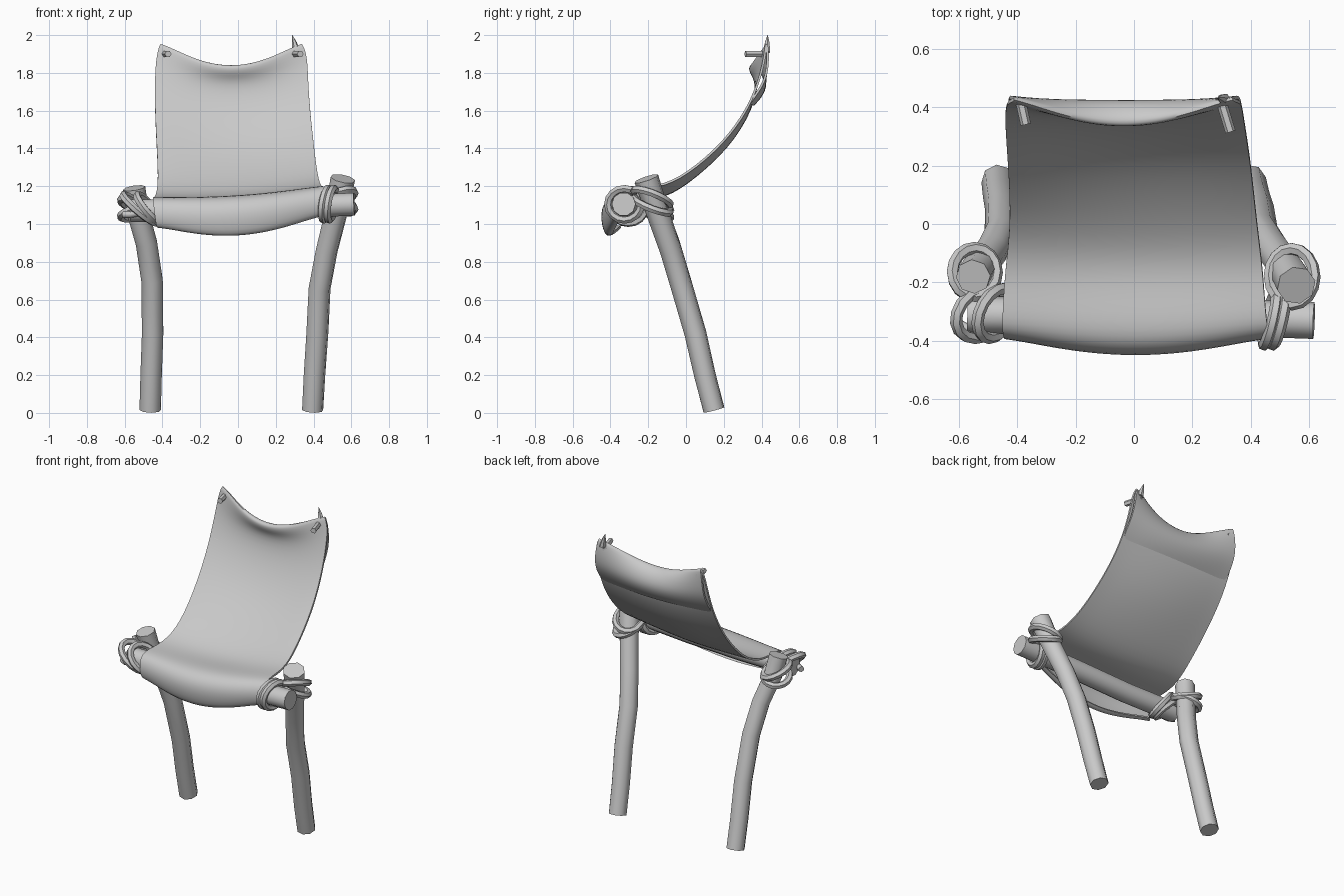
import bpy, bmesh, math
from mathutils import Vector

if "Cube" in bpy.data.objects:
    bpy.data.objects.remove(bpy.data.objects["Cube"])

grey = bpy.data.materials.new("plain grey")
grey.use_nodes = True
grey.diffuse_color = (0.59, 0.59, 0.59, 1)
grey.node_tree.nodes["Principled BSDF"].inputs["Base Color"].default_value = grey.diffuse_color


def activate(obj):
    bpy.ops.object.select_all(action='DESELECT')
    obj.select_set(True)
    bpy.context.view_layer.objects.active = obj


def tube(name, points, radius, closed=False, detail=2, taper=None):
    """Round rod or rope along a path, turned into a mesh."""
    curve = bpy.data.curves.new(name, 'CURVE')
    curve.dimensions = '3D'
    curve.bevel_depth = radius
    curve.bevel_resolution = detail
    curve.use_fill_caps = True
    spline = curve.splines.new('POLY')
    spline.points.add(len(points) - 1)
    for i, p in enumerate(points):
        spline.points[i].co = (*p, 1)
        spline.points[i].radius = taper[i] if taper else 1
    spline.use_cyclic_u = closed
    obj = bpy.data.objects.new(name, curve)
    bpy.context.collection.objects.link(obj)
    obj.data.materials.append(grey)
    activate(obj)
    bpy.ops.object.convert(target='MESH')
    bpy.ops.object.shade_smooth_by_angle(angle=math.radians(50))


def rope_loop(name, centre, axis_a, axis_b, radius=0.021):
    """Closed elliptical loop of rope."""
    c, a, b = Vector(centre), Vector(axis_a), Vector(axis_b)
    steps = 16
    angles = [math.tau * i / steps for i in range(steps)]
    tube(name, [c + a * math.cos(t) + b * math.sin(t) for t in angles], radius, True, 1)


# Bent branch legs
tube("right_leg", [(-.465, .148, .015), (-.46, .1, .2), (-.452, .05, .42), (-.455, -.03, .7),
                   (-.485, -.09, .9), (-.53, -.15, 1.06), (-.55, -.18, 1.19)],
     .057, taper=[1, 1, 1, 1, 1, 1.02, 1.05])
tube("left_leg", [(.395, .148, .015), (.405, .1, .2), (.42, .05, .42), (.432, -.02, .66),
                  (.47, -.08, .86), (.52, -.15, 1.06), (.555, -.21, 1.24)],
     .057, taper=[1, 1.02, 1.04, 1.04, 1.04, 1.08, 1.18])

# Front crossbar
tube("crossbar", [(-.57, -.31, 1.07), (-.2, -.315, 1.07), (.2, -.315, 1.085), (.615, -.33, 1.105)],
     .063, detail=3)

# Rope lashings: collars round the leg tops
for i, (z, slope) in enumerate(((1.06, .02), (1.1, -.025))):
    rope_loop(f"right_leg_collar_{i}", (-.545, -.165, z), (.076, 0, slope), (0, .083, -.025))
    rope_loop(f"left_leg_collar_{i}", (.54, -.18, z + .04), (.077, 0, -slope), (0, .095, -.035))

# Rope lashings: slanted turns round the crossbar ends
for i, (x, lean) in enumerate(((-.52, .085), (-.47, .06))):
    rope_loop(f"right_bar_loop_{i}", (x, -.305, 1.08), (-lean, 0, .075), (.025, .085, 0))
for i, x in enumerate((.465, .495)):
    rope_loop(f"left_bar_loop_{i}", (x, -.325, 1.105), (.012, 0, .083), (.02, .088, 0))
tube("right_rope_end", [(-.52, -.37, 1.06), (-.57, -.36, 1.05), (-.605, -.34, 1.05)], .018)

# Hanging cloth, rows from the flap under the bar up to the fold behind the top:
# right x, left x, edge y, edge z, centre offset in y, centre offset in z
rows = [
    (-.42, .44, -.34, 1.02, -.05, -.065),
    (-.43, .44, -.375, 1.01, -.05, -.08),
    (-.44, .45, -.395, 1.08, -.06, -.02),
    (-.45, .46, -.37, 1.15, -.04, -.01),
    (-.45, .45, -.31, 1.17, 0, -.02),
    (-.44, .44, -.15, 1.16, 0, -.025),
    (-.42, .42, 0, 1.23, 0, -.02),
    (-.43, .40, .2, 1.42, .025, -.02),
    (-.44, .38, .33, 1.61, .02, 0),
    (-.44, .37, .395, 1.78, -.015, -.03),
    (-.43, .365, .42, 1.9, -.08, -.1),
    (-.405, .33, .425, 1.97, -.09, -.125),
    (-.42, .35, .435, 1.91, -.04, -.09),
    (-.43, .365, .43, 1.78, 0, -.04),
    (-.43, .37, .375, 1.69, .02, -.02),
    (-.43, .37, .335, 1.64, .02, -.01),
]
columns = 14
bm = bmesh.new()
grid = []
for x0, x1, y, z, dy, dz in rows:
    line = []
    for c in range(columns + 1):
        u = 2 * c / columns - 1
        sag = (1 - u * u) ** 1.3
        tilt = .03 * u * max(0, min(1, (1.5 - z) / .3))
        line.append(bm.verts.new((x0 + (x1 - x0) * (u + 1) / 2, y + dy * sag, z + dz * sag + tilt)))
    grid.append(line)
for low, high in zip(grid, grid[1:]):
    for c in range(columns):
        bm.faces.new((low[c], low[c + 1], high[c + 1], high[c]))
mesh = bpy.data.meshes.new("cloth_seat")
bm.to_mesh(mesh)
bm.free()
cloth = bpy.data.objects.new("cloth_seat", mesh)
bpy.context.collection.objects.link(cloth)
mesh.materials.append(grey)
smooth = cloth.modifiers.new("smooth", 'SUBSURF')
smooth.levels = smooth.render_levels = 2
thick = cloth.modifiers.new("thickness", 'SOLIDIFY')
thick.thickness = .012
thick.offset = 0
activate(cloth)
bpy.ops.object.convert(target='MESH')
bpy.ops.object.shade_smooth_by_angle(angle=math.radians(50))

# Pegs and the pinched cloth tip at the top corners
tube("right_peg", [(-.39, .43, 1.9), (-.37, .34, 1.9)], .018, detail=1)
tube("left_peg", [(.295, .43, 1.9), (.33, .315, 1.9)], .018, detail=1)
tube("left_cloth_tip", [(.31, .425, 1.91), (.298, .43, 1.96), (.287, .432, 2)], .022,
     detail=1, taper=[1, .6, .05])
